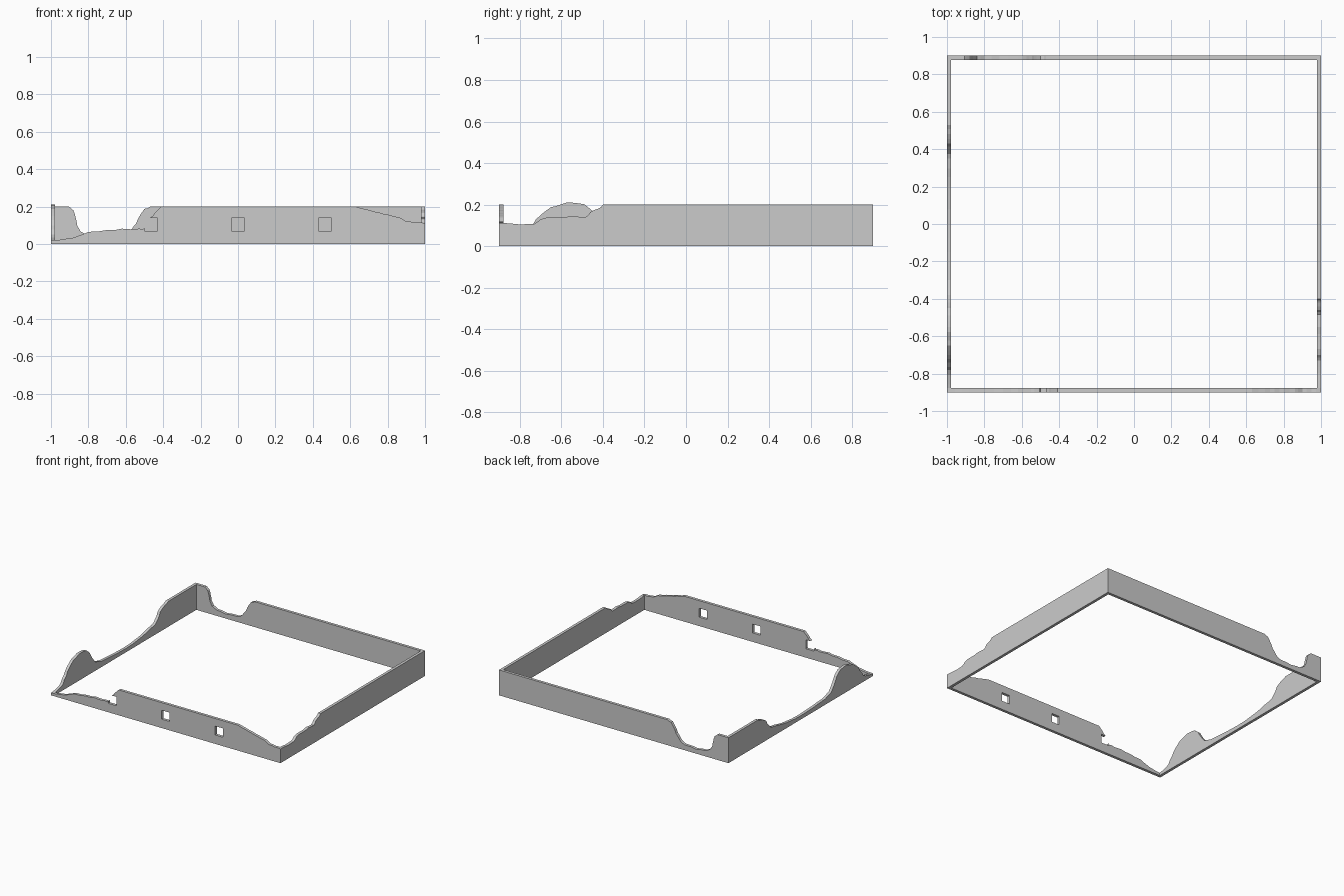
import bpy, bmesh, random

if "Cube" in bpy.data.objects:
    bpy.data.objects.remove(bpy.data.objects["Cube"])

random.seed(4)
T = 0.022          # wall thickness
H = 0.2            # full wall height
HX, HY = 1.0, 0.9  # half footprint


def roughen(top):
    """Add small jagged midpoints on the broken stretches of a top line."""
    out = []
    for (u0, z0), (u1, z1) in zip(top, top[1:]):
        out.append((u0, z0))
        if not (z0 == H and z1 == H):
            d = random.uniform(-0.004, 0.004)
            out.append(((u0 + u1) / 2 - d, (z0 + z1) / 2 + d))
    return out + [top[-1]]


def wall(name, top, place, a, b):
    """Upright slab with outline u/z, spanning depth a..b, mapped by place(u, d, z)."""
    line = roughen(top)
    outline = [(line[0][0], 0)] + line + [(line[-1][0], 0)]
    bm = bmesh.new()
    near = [bm.verts.new(place(u, a, z)) for u, z in outline]
    far = [bm.verts.new(place(u, b, z)) for u, z in outline]
    bm.faces.new(near)
    bm.faces.new(far[::-1])
    n = len(outline)
    for i in range(n):
        j = (i + 1) % n
        bm.faces.new((near[j], near[i], far[i], far[j]))
    bmesh.ops.recalc_face_normals(bm, faces=bm.faces)
    mesh = bpy.data.meshes.new(name)
    bm.to_mesh(mesh)
    bm.free()
    ob = bpy.data.objects.new(name, mesh)
    bpy.context.collection.objects.link(ob)
    return ob


def along_x(u, d, z):
    return (u, d, z)


def along_y(u, d, z):
    return (d, u, z)


# Front wall: collapsed left part, chipped right end
front = wall("front_wall", [
    (-1, .02), (-.92, .028), (-.85, .045), (-.8, .065), (-.7, .075), (-.62, .082),
    (-.55, .078), (-.505, .08), (-.485, .1), (-.47, .14), (-.445, .165), (-.41, H),
    (.63, H), (.7, .182), (.75, .17), (.8, .158), (.86, .143), (.9, .12), (.95, .114),
    (1, .112)], along_x, -HY, -HY + T)

# Back wall: scooped gap near the left corner
wall("back_wall", [
    (-1, H), (-.905, H), (-.88, .18), (-.868, .14), (-.86, .1), (-.84, .065),
    (-.8, .045), (-.72, .035), (-.62, .042), (-.575, .07), (-.545, .11), (-.52, .16),
    (-.5, .188), (-.47, H), (1, H)], along_x, HY - T, HY)

# Left wall: surviving hump, long breach, then full height
wall("left_wall", [
    (-HY + T, .02), (-.84, .028), (-.78, .05), (-.74, .1), (-.7, .15), (-.65, .188),
    (-.6, .202), (-.55, .21), (-.49, .202), (-.45, .17), (-.42, .12), (-.38, .07),
    (-.3, .045), (-.15, .035), (0, .03), (.15, .04), (.25, .055), (.35, .075),
    (.39, .1), (.43, .155), (.48, .182), (.53, H), (HY - T, H)],
    along_y, -HX, -HX + T)

# Right wall: stepped break near the front corner
wall("right_wall", [
    (-HY + T, .112), (-.8, .105), (-.73, .108), (-.7, .13), (-.63, .138), (-.55, .145),
    (-.485, .14), (-.46, .165), (-.42, .182), (-.4, H), (HY - T, H)],
    along_y, HX - T, HX)

# Square window openings in the front wall
for i, x in enumerate((-.465, 0, .465)):
    bpy.ops.mesh.primitive_cube_add(size=1, location=(x, -HY + T / 2, .105))
    cutter = bpy.context.object
    cutter.name = f"window_cutter_{i + 1}"
    cutter.scale = (.07, .1, .07)
    cutter.hide_render = True
    cutter.display_type = 'WIRE'
    mod = front.modifiers.new(f"window_{i + 1}", 'BOOLEAN')
    mod.operation = 'DIFFERENCE'
    mod.solver = 'EXACT'
    mod.object = cutter
